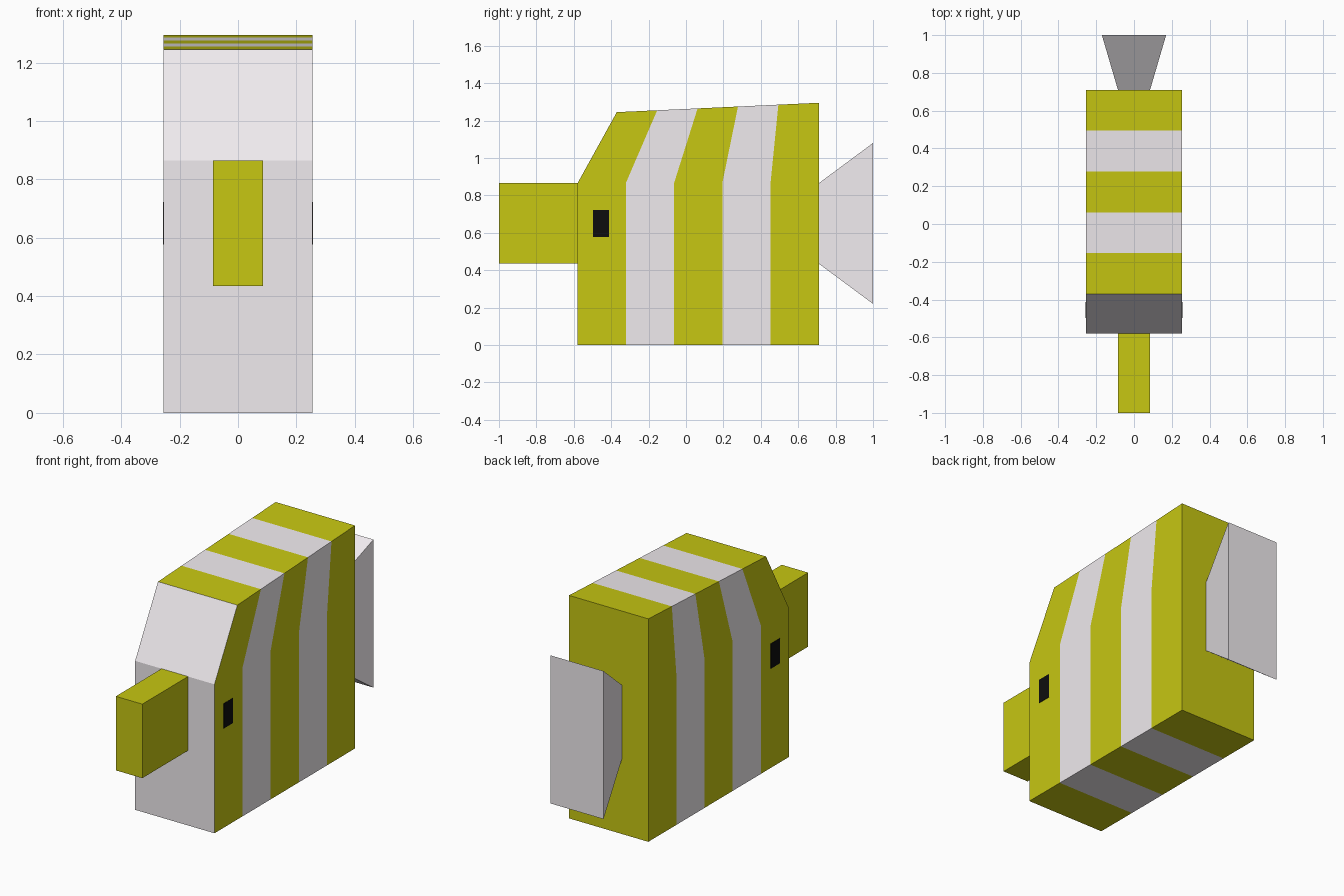
import bpy, bmesh

if "Cube" in bpy.data.objects:
    bpy.data.objects.remove(bpy.data.objects["Cube"])


def material(name, rgb):
    m = bpy.data.materials.new(name)
    m.diffuse_color = (*rgb, 1)
    m.use_nodes = True
    m.node_tree.nodes["Principled BSDF"].inputs["Base Color"].default_value = m.diffuse_color
    return m


yellow = material("yellow", (0.57, 0.57, 0.006))
white = material("white", (0.87, 0.83, 0.86))
black = material("black", (0.004, 0.004, 0.004))


def finish(name, bm, mats):
    bmesh.ops.recalc_face_normals(bm, faces=bm.faces)
    mesh = bpy.data.meshes.new(name)
    bm.to_mesh(mesh)
    bm.free()
    for m in mats:
        mesh.materials.append(m)
    obj = bpy.data.objects.new(name, mesh)
    bpy.context.collection.objects.link(obj)
    return obj


def frustum(name, front, back, mat):
    """Box between two rectangles, each given as (y, half width, z0, z1)."""
    bm = bmesh.new()
    ends = []
    for y, w, z0, z1 in (front, back):
        ends.append([bm.verts.new(p) for p in
                     ((-w, y, z0), (w, y, z0), (w, y, z1), (-w, y, z1))])
    a, b = ends
    bm.faces.new(a)
    bm.faces.new(b)
    for i in range(4):
        j = (i + 1) % 4
        bm.faces.new((a[i], a[j], b[j], b[i]))
    return finish(name, bm, [mat])


# Striped body: five columns, bending towards the sloped brow
W, SHOULDER = 0.255, 0.865
FRONT, BACK, BROW = -0.58, 0.71, -0.37
bm = bmesh.new()
sides = []
for x in (-W, W):
    columns = []
    for i in range(6):
        t = i / 5
        low = FRONT + (BACK - FRONT) * t
        high = BROW + (BACK - BROW) * t
        points = ((low, 0), (low, SHOULDER), (high, 1.245 + 0.05 * t))
        columns.append([bm.verts.new((x, y, z)) for y, z in points])
    sides.append(columns)
L, R = sides
for i in range(5):
    stripe = i % 2
    quads = [(s[i][r], s[i + 1][r], s[i + 1][r + 1], s[i][r + 1])
             for s in sides for r in range(2)]
    quads += [(L[i][r], L[i + 1][r], R[i + 1][r], R[i][r]) for r in (0, 2)]
    for q in quads:
        bm.faces.new(q).material_index = stripe
# White face and brow, yellow rear
for i, m in ((0, 1), (5, 0)):
    for r in range(2):
        bm.faces.new((L[i][r], R[i][r], R[i][r + 1], L[i][r + 1])).material_index = m
finish("body", bm, [yellow, white])

# Snout and flared tail fin
frustum("snout", (-1.0, 0.085, 0.435, 0.865), (FRONT, 0.085, 0.435, 0.865), yellow)
frustum("tail_fin", (BACK, 0.085, 0.435, 0.865), (1.0, 0.17, 0.22, 1.08), white)

# Flat eyes on both sides
for side, s in (("left", -1), ("right", 1)):
    eye = frustum(side + "_eye", (-0.497, 0.002, 0.577, 0.722),
                  (-0.413, 0.002, 0.577, 0.722), black)
    eye.location.x = s * W
